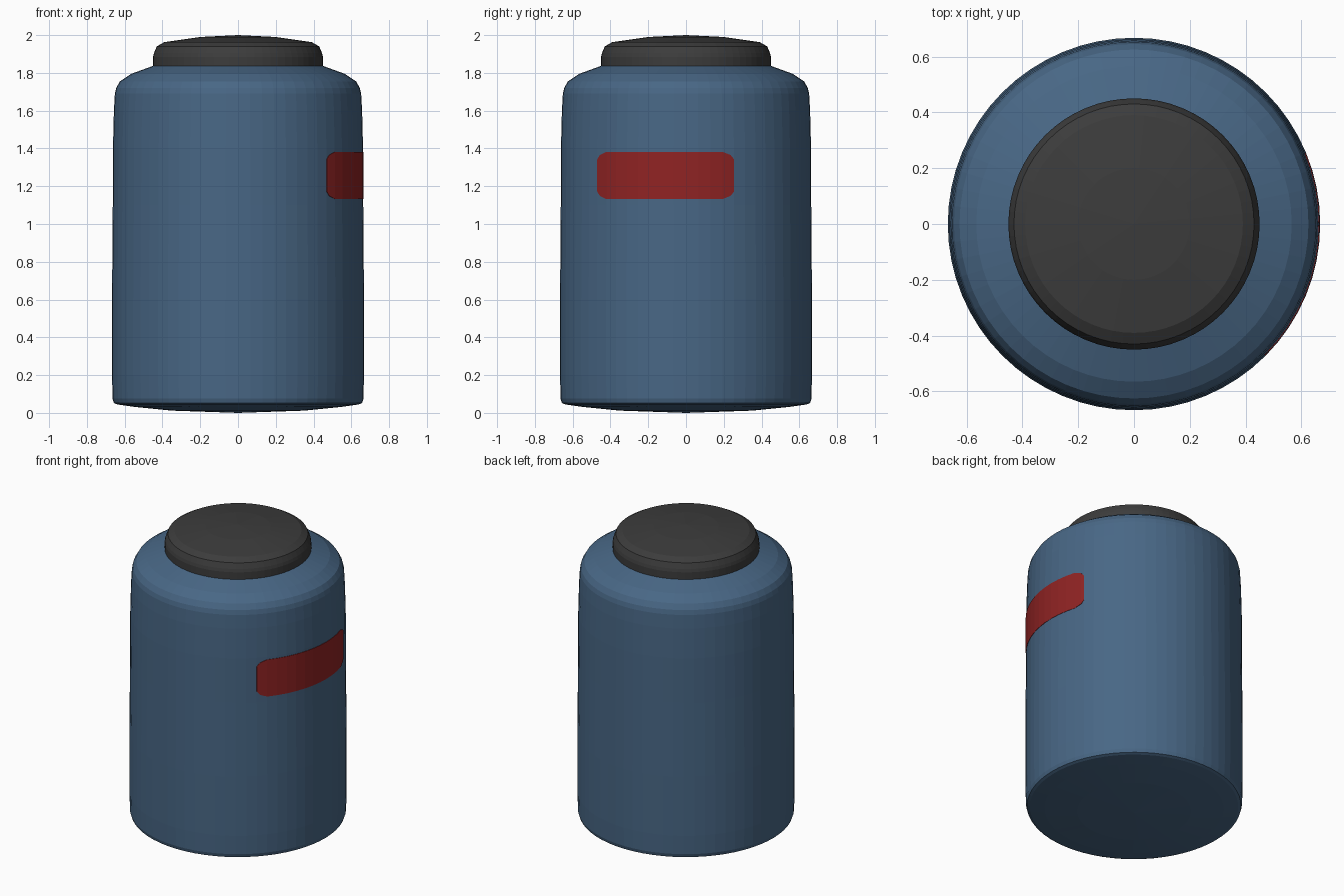
import bpy
import bmesh
from math import sin, cos, radians, pi

SIDES = 64

cube = bpy.data.objects.get("Cube")
if cube:
    bpy.data.objects.remove(cube, do_unlink=True)


def material(name, rgb):
    mat = bpy.data.materials.new(name)
    mat.use_nodes = True
    mat.diffuse_color = (*rgb, 1)
    mat.node_tree.nodes["Principled BSDF"].inputs["Base Color"].default_value = (*rgb, 1)
    return mat


def finish(bm, name, mat):
    bmesh.ops.recalc_face_normals(bm, faces=bm.faces)
    mesh = bpy.data.meshes.new(name)
    bm.to_mesh(mesh)
    bm.free()
    mesh.materials.append(mat)
    obj = bpy.data.objects.new(name, mesh)
    bpy.context.collection.objects.link(obj)
    return obj


def lathe(name, profile, mat):
    """Spin a radius/height profile around the z axis."""
    bm = bmesh.new()
    verts = [bm.verts.new((r, 0, z)) for r, z in profile]
    edges = [bm.edges.new(pair) for pair in zip(verts, verts[1:])]
    bmesh.ops.spin(bm, geom=verts + edges, cent=(0, 0, 0), axis=(0, 0, 1),
                   angle=2 * pi, steps=SIDES)
    bmesh.ops.remove_doubles(bm, verts=bm.verts, dist=0.0005)
    return finish(bm, name, mat)


blue = material("steel blue", (0.065, 0.135, 0.235))
charcoal = material("charcoal", (0.045, 0.045, 0.045))
red = material("dark red", (0.28, 0.017, 0.017))

# Canister body with a bulged base and a rounded shoulder
lathe("body", [(0, 0), (0.35, 0.012), (0.55, 0.032), (0.64, 0.045),
               (0.657, 0.052), (0.664, 0.075), (0.667, 0.2), (0.667, 0.6),
               (0.663, 1.1), (0.662, 1.4), (0.657, 1.6), (0.652, 1.69),
               (0.645, 1.72), (0.625, 1.755), (0.565, 1.795),
               (0.45, 1.837), (0.4, 1.837)], blue)

# Domed cap
lathe("cap", [(0.4, 1.83), (0.45, 1.832), (0.45, 1.885), (0.445, 1.905),
              (0.43, 1.94), (0.39, 1.963), (0.2, 1.99), (0, 2.0)], charcoal)

# Curved label plate with rounded ends, following the body's facets
step = 360 / SIDES
columns = [(-8, 0.085), (-7.7, 0.108), (-7, 0.125)]
columns += [(i, 0.125) for i in range(-6, 3)]
columns += [(3, 0.125), (3.7, 0.108), (4, 0.085)]
bm = bmesh.new()
previous = None
for index, half in columns:
    a = radians(index * step)
    pair = [bm.verts.new((0.665 * cos(a), 0.665 * sin(a), 1.257 + s * half))
            for s in (-1, 1)]
    if previous:
        bm.faces.new((previous[0], pair[0], pair[1], previous[1]))
    previous = pair
label = finish(bm, "label", red)
solid = label.modifiers.new("thickness", 'SOLIDIFY')
solid.thickness = 0.006
solid.offset = -1
